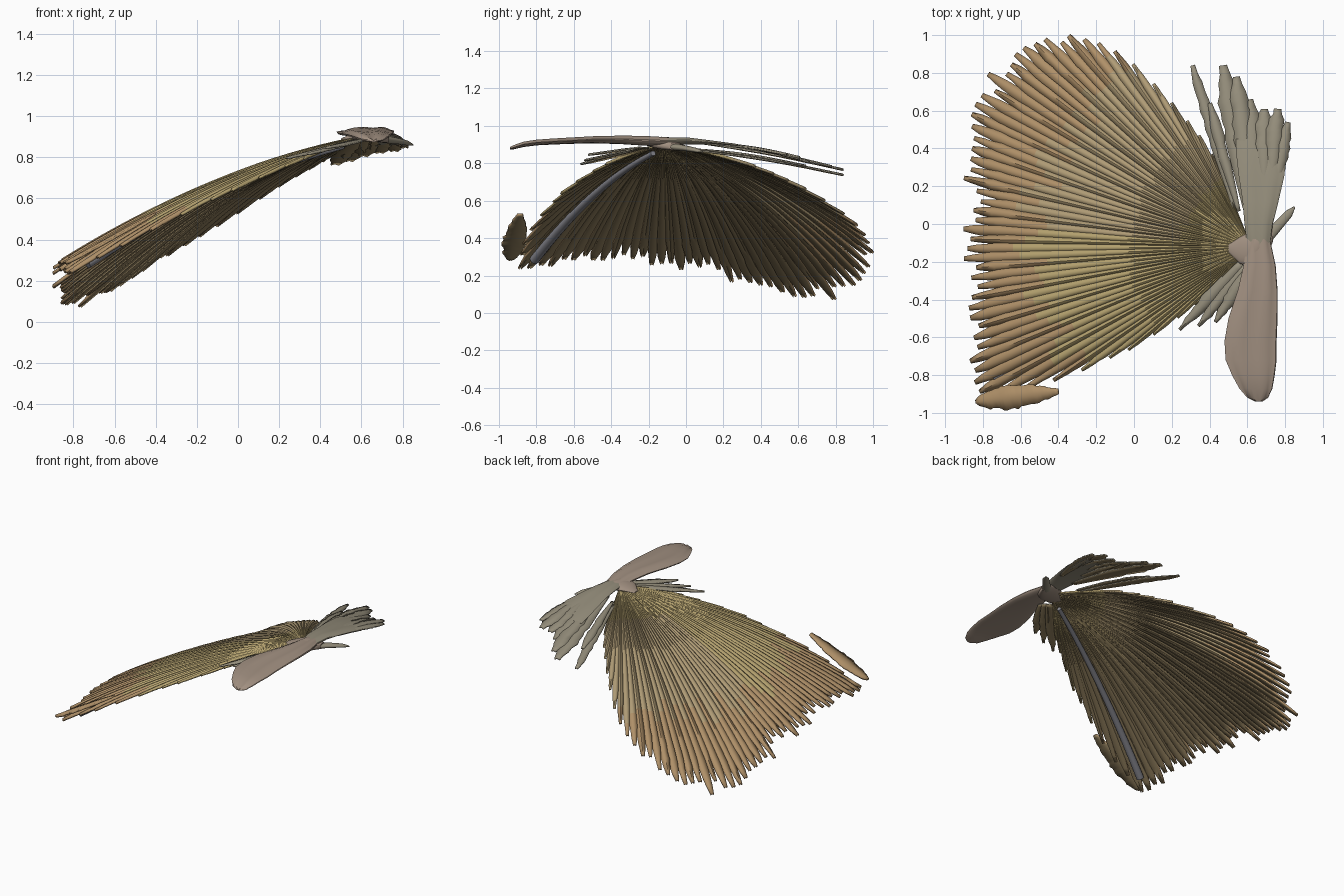
import bpy, bmesh, math, random
from mathutils import Vector

if "Cube" in bpy.data.objects:
    bpy.data.objects.remove(bpy.data.objects["Cube"])

random.seed(4)
HUB = Vector((0.62, -0.12, 0.91))


def material(name, rgb):
    m = bpy.data.materials.new(name)
    m.diffuse_color = (*rgb, 1)
    m.use_nodes = True
    m.node_tree.nodes["Principled BSDF"].inputs["Base Color"].default_value = m.diffuse_color
    return m


GOLD = material("gold", (0.46, 0.36, 0.16))
TAN = material("tan", (0.43, 0.33, 0.18))
RUST = material("rust", (0.43, 0.28, 0.14))
UNDER = material("underside", (0.28, 0.21, 0.11))
PINK = material("dusty_pink", (0.36, 0.28, 0.22))
GREY = material("grey_green", (0.30, 0.27, 0.20))
BLUE = material("slate", (0.24, 0.24, 0.27))


def lerp(table, t):
    """Linear interpolation in a list of (key, value) pairs."""
    if t <= table[0][0]:
        return table[0][1]
    for (a, u), (b, v) in zip(table, table[1:]):
        if t <= b:
            return u + (v - u) * (t - a) / (b - a)
    return table[-1][1]


def finish(bm, name, mats, thick=0):
    me = bpy.data.meshes.new(name)
    if not thick:
        bmesh.ops.recalc_face_normals(bm, faces=bm.faces)
    bm.to_mesh(me)
    bm.free()
    ob = bpy.data.objects.new(name, me)
    bpy.context.collection.objects.link(ob)
    for m in mats:
        me.materials.append(m)
    if thick:
        s = ob.modifiers.new("thickness", "SOLIDIFY")
        s.thickness, s.offset = thick, -1
        s.material_offset = len(mats)
    bpy.context.view_layer.objects.active = ob
    ob.select_set(True)
    bpy.ops.object.shade_smooth_by_angle(angle=math.radians(40))
    ob.select_set(False)
    return ob


def feather(bm, path, half, ridge=0.004, rows=24, pick=lambda t: 0, start=0.03, rag=0.1, rag_from=0.5):
    """Ridged ribbon along path(t) with half width half(t) and ragged edges."""
    prev = None
    for i in range(rows + 1):
        t = start + (1 - start) * i / rows
        c = path(t)
        d = path(t + 0.01) - path(t - 0.01)
        side = Vector((d.y, -d.x, 0)).normalized()
        row = []
        for k in (-1, 0, 1):
            w = half(t) * k * (1 + (random.uniform(-rag, rag) if t > rag_from else 0))
            row.append(bm.verts.new(c + side * w + Vector((0, 0, ridge * (1 - 2 * abs(k)) * min(1, 3 * t)))))
        if prev:
            for k in range(2):
                f = bm.faces.new((prev[k], row[k], row[k + 1], prev[k + 1]))
                f.normal_update()
                if f.normal.z < 0:
                    f.normal_flip()
                f.material_index = pick(t)
        prev = row


# Great tail fan: feathers radiating from the hub over a drooping cone
REACH = [(-47, .42), (-45, .47), (-40, .85), (-35, 1.22), (-29, 1.62), (-23, 1.66), (-13, 1.53),
         (-1, 1.52), (9, 1.52), (20, 1.62), (27, 1.69), (37, 1.64), (47, 1.54), (55, 1.32),
         (61, .88), (67, .56)]


def fan_z(r, deg):
    lean = math.sin(math.radians(max(-53, min(70, deg)) * 3.4))
    edge = 0.04 * r * max(0, min(1, (deg - 36) / 12))
    return 0.91 - 0.2 * r - 0.15 * r * r - (0.08 if lean > 0 else 0.06) * lean * (r / 1.6) ** 2 + edge


def fan_path(deg, reach, lift=0):
    a = math.radians(deg)

    def p(t):
        r = t * reach
        return Vector((HUB.x - r * math.cos(a), HUB.y + r * math.sin(a), fan_z(r, deg) + lift))
    return p


bm = bmesh.new()
count = 58
step = 113 / (count - 1)
for i in range(count):
    deg = -46 + step * i
    reach = lerp(REACH, deg) * random.uniform(0.95, 1.005)
    ang = math.radians(step * 0.53)
    taper = random.uniform(0.88, 0.95) if -32 < deg < 52 else 0.84
    base = 0 if deg < 5 + random.uniform(-8, 8) else 1
    turn = random.uniform(1.08, 1.28)
    feather(bm, fan_path(deg, reach),
            lambda t: 0.003 + ang * reach * t * (1 if t < taper else max(0.1, (1 - t) / (1 - taper)) ** 0.5),
            pick=lambda t: 2 if t * reach > turn else (0 if t * reach < 0.4 else base),
            ridge=0.003 + 0.003 * (i % 3 == 0), rag_from=0.85, rows=30)
# Detached outer feather at the front corner
tip, root = Vector((-0.84, -0.94, 0.29)), Vector((-0.39, -0.885, 0.54))
feather(bm, lambda t: root.lerp(tip, t), lambda t: 0.008 + 0.052 * math.sin(math.pi * t ** 1.3) ** 0.6,
        pick=lambda t: 2, rag=0.15, rag_from=0.1)
finish(bm, "tail_fan", [GOLD, TAN, RUST, UNDER], 0.012)


# Lofted closed shapes from stations (centre, half width along a side axis, half height)
def loft(name, stations, mat, side, n=24, ripple=0.0):
    bm = bmesh.new()
    rings = []
    for x, y, z, w, h in stations:
        ring = []
        for k in range(n):
            a = 2 * math.pi * k / n
            bump = ripple * math.cos(6 * a) * (math.sin(a) > 0)
            ring.append(bm.verts.new(Vector((x, y, z)) + side * (w * math.cos(a))
                                     + Vector((0, 0, h * math.sin(a) + bump))))
        rings.append(ring)
    for p, q in zip(rings, rings[1:]):
        for k in range(n):
            bm.faces.new((p[k], p[(k + 1) % n], q[(k + 1) % n], q[k]))
    bm.faces.new(rings[0])
    bm.faces.new(rings[-1])
    return finish(bm, name, [mat])


X = Vector((1, 0, 0))
# Front wing, a smooth rounded paddle
loft("front_wing", [(.66, -.08, .915, .06, .022), (.665, -.22, .92, .085, .026), (.655, -.35, .925, .105, .022),
                    (.63, -.5, .925, .13, .018), (.617, -.62, .92, .138, .016), (.62, -.72, .915, .135, .015),
                    (.632, -.80, .91, .113, .014), (.645, -.87, .90, .088, .013), (.655, -.92, .885, .055, .01),
                    (.66, -.94, .88, .02, .005)], PINK, X, ripple=0.004)
# Back wing base
loft("back_wing", [(.66, -.12, .915, .06, .022), (.66, 0, .92, .075, .02), (.67, .12, .912, .095, .012),
                   (.675, .25, .898, .12, .008), (.675, .38, .878, .135, .005), (.67, .45, .862, .13, .002)],
     GREY, X, ripple=0.002)
# Body at the hub and small beak
loft("body", [(.50, -.13, .885, .02, .006), (.56, -.14, .90, .07, .018), (.64, -.13, .912, .10, .03),
              (.70, -.10, .90, .075, .028), (.735, -.06, .89, .035, .02)], PINK, Vector((0, 1, 0)))
loft("beak", [(.70, -.08, .89, .03, .02), (.77, 0, .88, .026, .015), (.82, .055, .87, .022, .012),
              (.85, .09, .86, .005, .004)], GREY, Vector((.7, -.7, 0)))

# Ragged flight feathers: root, tip, half width
bm = bmesh.new()
QUILLS = [((.60, .05, .915), (.47, .84, .77), .05), ((.63, .1, .915), (.54, .78, .785), .05),
          ((.65, .15, .915), (.61, .66, .81), .05), ((.69, .15, .912), (.69, .61, .825), .05),
          ((.72, .15, .91), (.76, .61, .835), .045), ((.73, .1, .905), (.815, .54, .85), .035),
          ((.56, .05, .88), (.40, .64, .79), .028), ((.54, .06, .87), (.31, .84, .74), .03)]
for n, (root, tip, w) in enumerate(QUILLS):
    a, b = Vector(root), Vector(tip)
    feather(bm, lambda t: a.lerp(b, t) + Vector((0, 0, .012 * math.sin(math.pi * t) + .002 * (n % 2))),
            lambda t: w * (min(1, .3 + 1.5 * t) if t < .8 else max(.15, (1 - t) / .2) ** .5),
            .003, 16, rag=0.2)
finish(bm, "back_wing_feathers", [GREY, UNDER], 0.008)

# Short covert feathers under the front wing
bm = bmesh.new()
for root, tip, w in [((.58, -.2, .89), (.24, -.56, .80), .035), ((.60, -.22, .89), (.34, -.54, .82), .032),
                     ((.61, -.24, .89), (.43, -.52, .85), .035)]:
    a, b = Vector(root), Vector(tip)
    feather(bm, lambda t: a.lerp(b, t), lambda t: w * max(.1, math.sin(math.pi * min(1, .1 + .9 * t))) ** .6,
            .003, 14, rag=0.2)
finish(bm, "covert_feathers", [GREY, UNDER], 0.008)

# Slate quill running beneath the front edge of the fan
cu = bpy.data.curves.new("fan_quill", "CURVE")
cu.dimensions, cu.bevel_depth, cu.bevel_resolution = "3D", 0.024, 3
sp = cu.splines.new("POLY")
sp.points.add(10)
path = fan_path(-27, 1.52, -0.03)
for i, p in enumerate(sp.points):
    p.co = (*path(0.08 + 0.092 * i), 1)
    p.radius = 0.6 + 0.5 * i / 10
cu.use_fill_caps = True
cu.materials.append(BLUE)
bpy.context.collection.objects.link(bpy.data.objects.new("fan_quill", cu))
